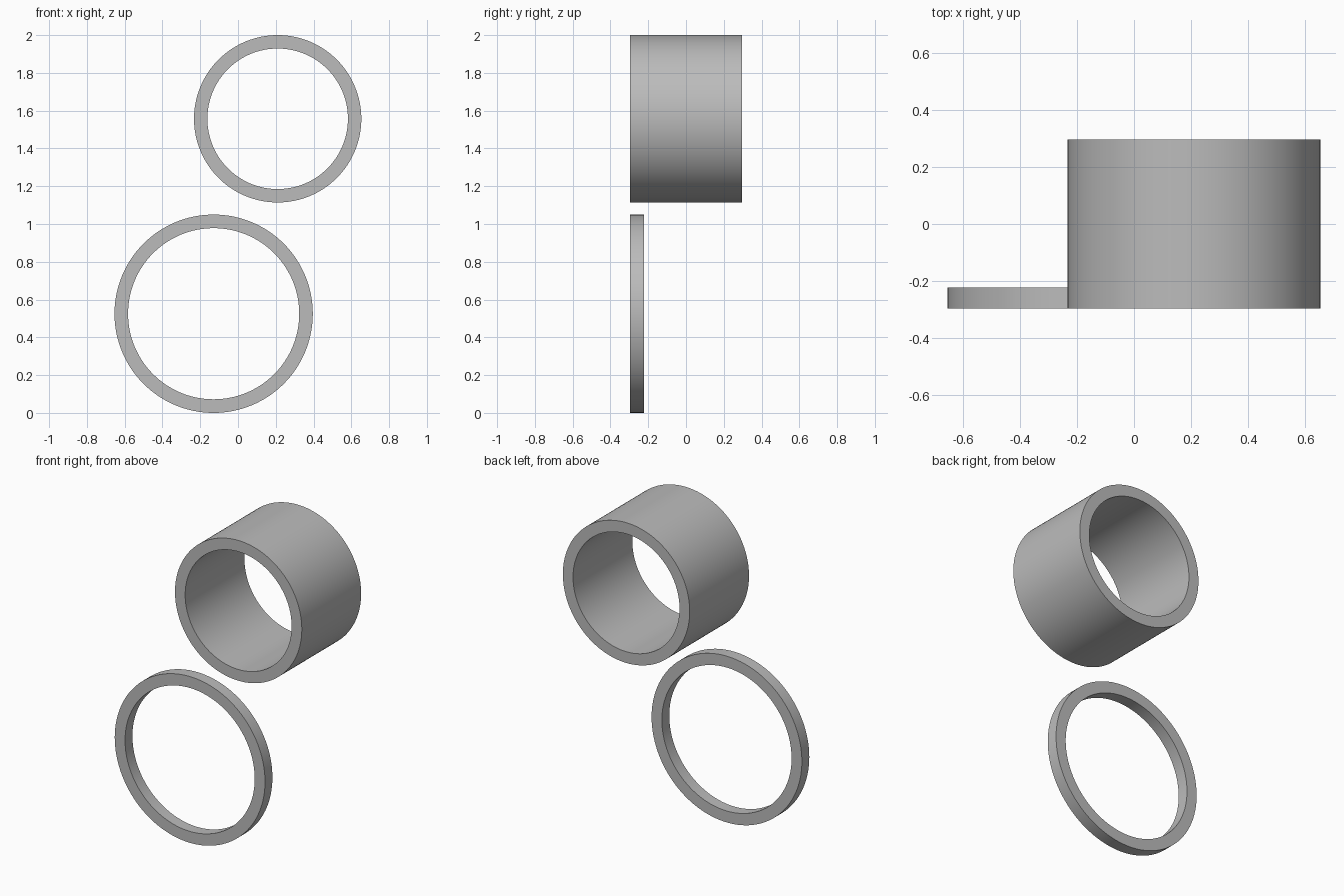
import bpy, bmesh, math

if "Cube" in bpy.data.objects:
    bpy.data.objects.remove(bpy.data.objects["Cube"])

SEGMENTS = 128

metal = bpy.data.materials.new("plain grey")
metal.diffuse_color = (0.5, 0.5, 0.5, 1)
metal.use_nodes = True
metal.node_tree.nodes["Principled BSDF"].inputs["Base Color"].default_value = metal.diffuse_color


def tube(name, x, z, outer, inner, y_front, y_back):
    """Hollow cylinder along y: a rectangular section spun around its axis."""
    bm = bmesh.new()
    section = [(outer, y_front), (outer, y_back), (inner, y_back), (inner, y_front)]
    loops = []
    for i in range(SEGMENTS):
        a = 2 * math.pi * i / SEGMENTS
        loops.append([bm.verts.new((r * math.cos(a), y, r * math.sin(a)))
                      for r, y in section])
    for i in range(SEGMENTS):
        p, q = loops[i], loops[(i + 1) % SEGMENTS]
        for j in range(4):
            k = (j + 1) % 4
            bm.faces.new((p[j], p[k], q[k], q[j]))
    bmesh.ops.recalc_face_normals(bm, faces=bm.faces)
    mesh = bpy.data.meshes.new(name)
    bm.to_mesh(mesh)
    bm.free()
    mesh.materials.append(metal)
    obj = bpy.data.objects.new(name, mesh)
    obj.location = (x, 0, z)
    bpy.context.collection.objects.link(obj)
    bpy.ops.object.select_all(action='DESELECT')
    obj.select_set(True)
    bpy.context.view_layer.objects.active = obj
    bpy.ops.object.shade_smooth_by_angle(angle=math.radians(30))
    return obj


# Long upper sleeve
tube("sleeve", 0.21, 1.557, 0.443, 0.372, -0.296, 0.296)
# Thin lower ring, flush with the sleeve's front
tube("ring", -0.129, 0.525, 0.525, 0.453, -0.296, -0.222)
